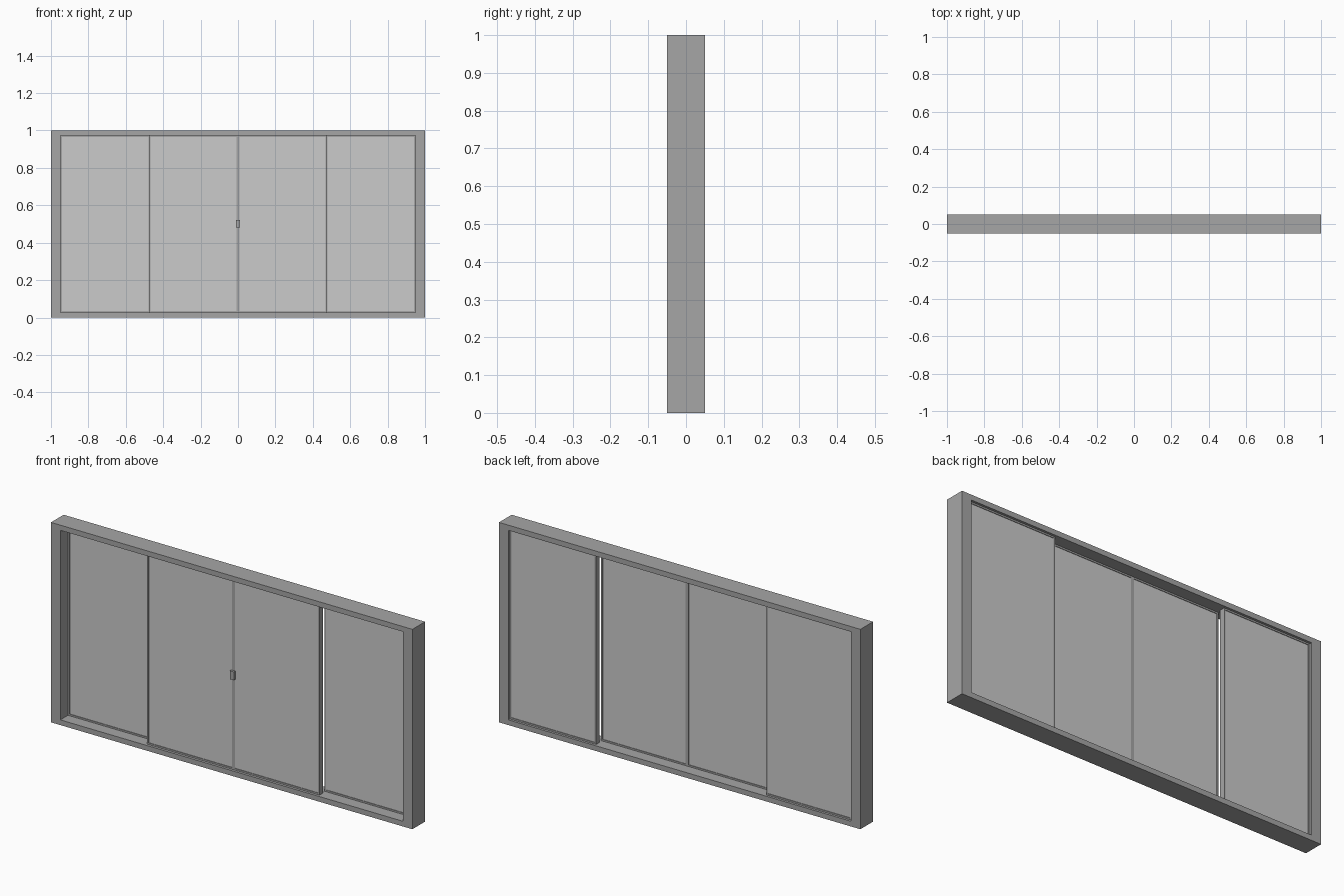
import bpy

if "Cube" in bpy.data.objects:
    bpy.data.objects.remove(bpy.data.objects["Cube"])


def material(name, value):
    m = bpy.data.materials.new(name)
    m.diffuse_color = (value, value, value, 1)
    m.use_nodes = True
    m.node_tree.nodes["Principled BSDF"].inputs["Base Color"].default_value = m.diffuse_color
    return m


FRAME = material("dark_grey", 0.38)
GLASS = material("glass_grey", 0.58)


def add_mesh(name, verts, faces, mat):
    me = bpy.data.meshes.new(name)
    me.from_pydata(verts, [], faces)
    me.materials.append(mat)
    ob = bpy.data.objects.new(name, me)
    bpy.context.collection.objects.link(ob)
    return ob


def box(name, x0, x1, y0, y1, z0, z1, mat):
    v = [(x, y, z) for x in (x0, x1) for y in (y0, y1) for z in (z0, z1)]
    f = [(0, 1, 3, 2), (4, 6, 7, 5), (0, 4, 5, 1),
         (2, 3, 7, 6), (0, 2, 6, 4), (1, 5, 7, 3)]
    return add_mesh(name, v, f, mat)


def ring(name, x0, x1, y0, y1, z0, z1, bx, bz, mat):
    """Rectangular picture frame with borders bx (sides) and bz (top, bottom)."""
    def loop(y, ix, iz):
        return [(x0 + ix, y, z0 + iz), (x1 - ix, y, z0 + iz),
                (x1 - ix, y, z1 - iz), (x0 + ix, y, z1 - iz)]
    v = loop(y0, 0, 0) + loop(y0, bx, bz) + loop(y1, bx, bz) + loop(y1, 0, 0)
    f = []
    for a in range(4):
        b = (a + 1) % 4
        for k in range(4):
            n = (k + 1) % 4
            f.append((4 * k + a, 4 * k + b, 4 * n + b, 4 * n + a))
    return add_mesh(name, v, f, mat)


# Fixed outer frame
ring("outer_frame", -1, 1, -0.05, 0.05, 0, 1, 0.052, 0.026, FRAME)

# Sliding panels: the inner pair on the front track, the outer pair on the rear
Z0, Z1, STILE = 0.026, 0.974, 0.008
for side, s in (("left", -1), ("right", 1)):
    for place, a, b, y0, y1 in (("inner", 0.0, 0.477, -0.037, -0.009),
                                ("outer", 0.471, 0.948, 0.010, 0.038)):
        x0, x1 = sorted((s * a, s * b))
        name = f"{side}_{place}"
        ring(name + "_sash", x0, x1, y0, y1, Z0, Z1, STILE, STILE, FRAME)
        box(name + "_glass", x0 + STILE, x1 - STILE, y0 + 0.003, y1 - 0.003,
            Z0 + STILE, Z1 - STILE, GLASS)

# Latch handle on the meeting stiles
box("latch_handle", -0.011, 0.011, -0.049, -0.037, 0.48, 0.522, FRAME)
